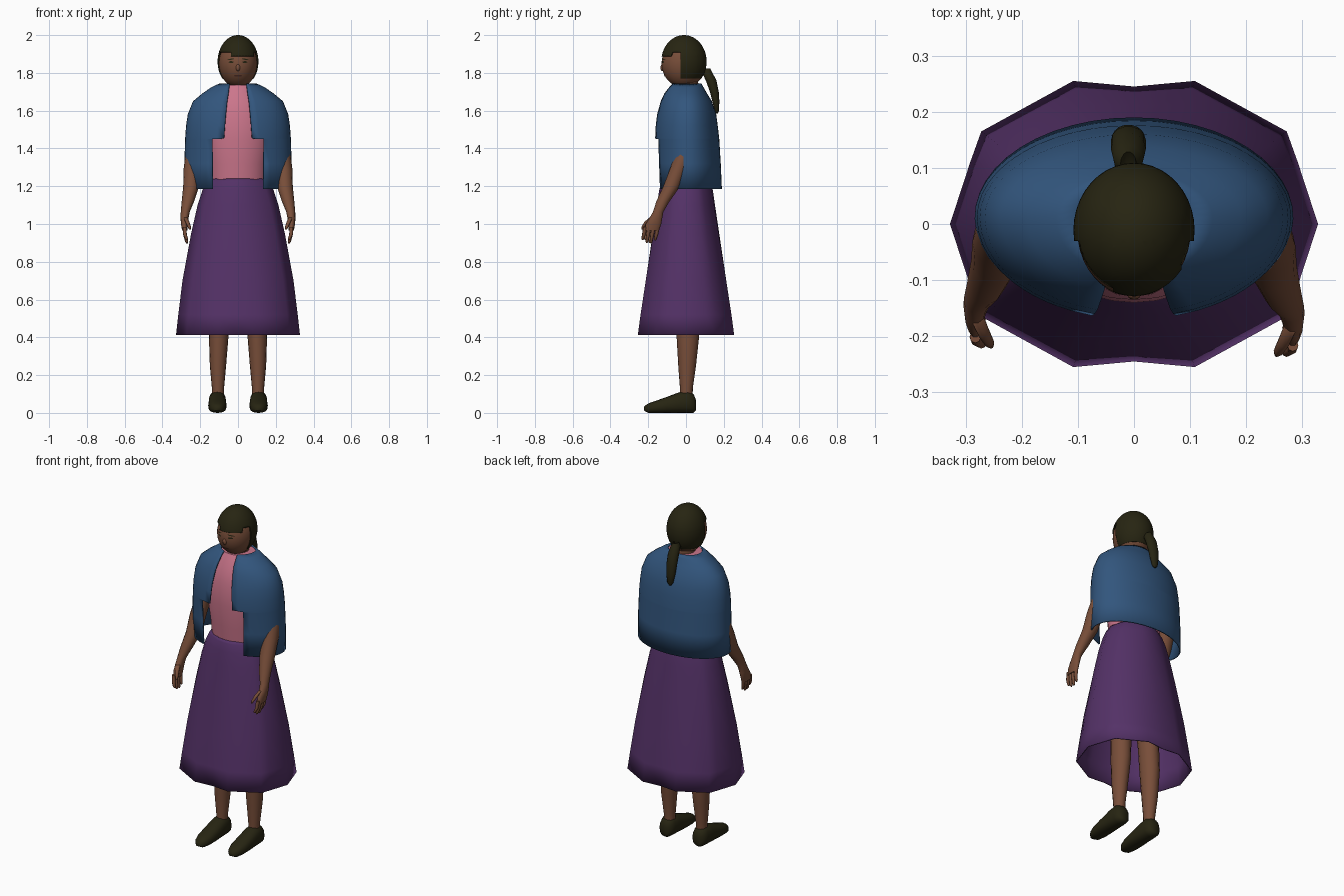
import bpy, bmesh
from math import sin, cos, pi, sqrt, radians, asin, copysign
from mathutils import Vector


def material(name, rgb):
    m = bpy.data.materials.new(name)
    m.diffuse_color = (*rgb, 1)
    return m


SKIN = material("brown skin", (0.188, 0.076, 0.041))
HAIR = material("dark olive", (0.020, 0.018, 0.006))
BLUE = material("blue cloth", (0.032, 0.092, 0.205))
PINK = material("pink cloth", (0.60, 0.180, 0.260))
PURPLE = material("purple cloth", (0.088, 0.031, 0.135))
LIPS = material("dark lips", (0.085, 0.028, 0.020))


def finish(name, bm, mat, thick=0, angle=55):
    bmesh.ops.recalc_face_normals(bm, faces=bm.faces)
    me = bpy.data.meshes.new(name)
    bm.to_mesh(me)
    bm.free()
    me.materials.append(mat)
    ob = bpy.data.objects.new(name, me)
    bpy.context.collection.objects.link(ob)
    bpy.ops.object.select_all(action='DESELECT')
    ob.select_set(True)
    bpy.context.view_layer.objects.active = ob
    bpy.ops.object.shade_smooth_by_angle(angle=radians(angle))
    if thick:
        s = ob.modifiers.new("thickness", 'SOLIDIFY')
        s.thickness, s.offset = thick, -1
    return ob


def loft(name, rows, mat, closed=True, caps=True, thick=0, angle=55):
    """Skin rows of points; closed rows make tubes, open rows make sheets."""
    bm = bmesh.new()
    vs = [[bm.verts.new(p) for p in r] for r in rows]
    n = len(rows[0])
    for a, b in zip(vs, vs[1:]):
        for i in range(n if closed else n - 1):
            j = (i + 1) % n
            bm.faces.new((a[i], a[j], b[j], b[i]))
    if closed and caps:
        bm.faces.new(vs[0])
        bm.faces.new(vs[-1])
    return finish(name, bm, mat, thick, angle)


def ring(x, y, z, rx, ry, n=16):
    return [(x + rx * cos(2 * pi * i / n), y + ry * sin(2 * pi * i / n), z) for i in range(n)]


def tube(name, sections, mat, n=16):
    return loft(name, [ring(*s, n) for s in sections], mat)


def ellipsoid_bm(c, r, u=40, v=28):
    bm = bmesh.new()
    bmesh.ops.create_uvsphere(bm, u_segments=u, v_segments=v, radius=1)
    for p in bm.verts:
        p.co = Vector(c) + Vector((p.co.x * r[0], p.co.y * r[1], p.co.z * r[2]))
    return bm


# head and neck
HC, HR = (0, -0.012, 1.85), (0.101, 0.117, 0.128)
finish("head", ellipsoid_bm(HC, HR), SKIN)
finish("nose", ellipsoid_bm((0, -0.126, 1.828), (0.012, 0.009, 0.018), 12, 8), SKIN)
tube("neck", [(0, 0.01, 1.66, .062, .062), (0, 0.008, 1.72, .056, .058), (0, 0.005, 1.79, .056, .058)], SKIN)


# thin face details that follow the head surface
def plate(name, x, z, w, h, mat, tilt=0):
    rows = []
    for e in (-1, 0, 1):
        row = []
        for i in range(7):
            t = i / 3 - 1
            px = x + w * t
            pz = z + h * e * sqrt(1.05 - t * t) + tilt * t
            k = 1 - (px / HR[0]) ** 2 - ((pz - HC[2]) / HR[2]) ** 2
            row.append((px, HC[1] - HR[1] * sqrt(k) - 0.002, pz))
        rows.append(row)
    loft(name, rows, mat, closed=False)


for s, side in ((1, "right"), (-1, "left")):
    plate(side + "_brow", s * 0.038, 1.872, 0.018, 0.003, HAIR, -s * 0.003)
    plate(side + "_eye", s * 0.036, 1.857, 0.013, 0.005, HAIR)
plate("mouth", 0, 1.785, 0.022, 0.005, LIPS)

# hair cap, cut to leave the face open
bm = ellipsoid_bm((0, -0.011, 1.86), (0.108, 0.12, 0.14))
for co, no in (((0, 0, 1.91), (0, 0, 1)), ((0, 0, 1.888), (0, 0, 1)), ((0, 0, 1.77), (0, 0, 1)),
               ((0, -0.03, 0), (0, 1, 0)), ((-0.037, 0, 0), (1, 0, 0)), ((0.085, 0, 0), (1, 0, 0))):
    bmesh.ops.bisect_plane(bm, geom=bm.verts[:] + bm.edges[:] + bm.faces[:], plane_co=co, plane_no=no)
gone = []
for f in bm.faces:
    c = f.calc_center_median()
    fringe = 1.888 if -0.037 < c.x < 0.085 else 1.91
    if c.z < (fringe if c.y < -0.03 else 1.77):
        gone.append(f)
bmesh.ops.delete(bm, geom=gone, context='FACES')
finish("hair", bm, HAIR, 0.008)

# ponytail
tube("ponytail", [(-.01, .085, 1.79, .02, .012), (-.01, .107, 1.822, .014, .022), (-.01, .113, 1.80, .026, .028),
                  (-.01, .133, 1.76, .031, .029), (-.01, .150, 1.70, .031, .024), (-.01, .158, 1.65, .027, .019),
                  (-.01, .163, 1.60, .018, .012), (-.01, .164, 1.585, .006, .005)], HAIR, 14)

# blouse
tube("blouse", [(0, 0, 1.20, .150, .115), (0, 0, 1.32, .160, .128), (0, 0, 1.45, .180, .140),
                (0, 0, 1.58, .180, .135), (0, 0, 1.66, .150, .112), (0, 0.002, 1.71, .115, .090),
                (0, 0.005, 1.735, .100, .080)], PINK, 28)

# cape: z, half width, front y, back y, half width of the front opening
CAPE = [(1.743, .100, -.082, .082, .045), (1.725, .140, -.095, .092, .048), (1.69, .190, -.120, .112, .052),
        (1.65, .238, -.138, .137, .058), (1.58, .266, -.158, .160, .065), (1.52, .275, -.166, .168, .070),
        (1.452, .280, -.170, .176, .075), (1.45, .280, -.170, .176, .137), (1.32, .284, -.164, .184, .136),
        (1.185, .284, -.158, .190, .134)]
rows = []
for z, rx, yf, yb, gap in CAPE:
    a0 = asin(gap / rx)
    row = []
    for i in range(41):
        a = a0 + (2 * pi - 2 * a0) * i / 40
        c = cos(a)
        row.append((rx * sin(a), 0.012 - c * (0.012 - yf if c > 0 else yb - 0.012), z))
    rows.append(row)
loft("cape", rows, BLUE, closed=False, thick=0.008)

# skirt: round at the waist, gently faceted towards the hem
QUAD = [(1, 0), (.89, .44), (.83, .66), (.33, 1.02), (0, .98)]
HEM = QUAD + [(-x, y) for x, y in QUAD[-2::-1]]
HEM += [(x, -y) for x, y in HEM[-2:0:-1]]
rows = []
for z, rx, ry in ((1.24, .150, .124), (1.225, .166, .131), (1.18, .188, .142), (1.10, .214, .154), (0.95, .248, .177),
                  (0.70, .294, .214), (0.52, .316, .238), (0.412, .328, .250)):
    t = (1.24 - z) / 0.83
    row = []
    for x, y in HEM:
        k = t + (1 - t) / sqrt(x * x + y * y)
        row.append((rx * x * k, ry * y * k, z))
    rows.append(row)
loft("skirt", rows, PURPLE, caps=False, thick=0.006, angle=65)

for s, side in ((1, "right"), (-1, "left")):
    # leg
    tube(side + "_leg", [(s * x, y, z, rx, ry) for x, y, z, rx, ry in (
        (.106, .002, .07, .031, .033), (.106, .002, .13, .032, .034), (.106, .006, .25, .043, .047),
        (.102, .010, .41, .052, .060), (.098, .006, .55, .054, .062), (.094, 0, .80, .070, .078),
        (.088, 0, 1.10, .080, .085))], SKIN)
    # shoe, built from heel to toe
    rows = []
    for y, hw, zt in ((.052, .018, .070), (.040, .038, .100), (.010, .046, .118), (-.04, .047, .108),
                      (-.10, .049, .085), (-.16, .046, .064), (-.20, .034, .050), (-.222, .014, .034)):
        low = 0.012 if hw < .02 else 0.0
        mid, row = zt * 0.45, []
        for i in range(16):
            a = 2 * pi * i / 16
            u, v = cos(a), sin(a)
            v = copysign(abs(v) ** 0.7, v)
            row.append((s * 0.109 + hw * u, y, mid + v * (zt - mid if v > 0 else mid - low)))
        rows.append(row)
    loft(side + "_shoe", rows, HAIR)

    # arm; the left one hangs slightly further back
    dy = 0 if s > 0 else 0.015

    def limb(name, sections, n=14):
        tube(side + name, [(s * x, y + dy * min(1, (1.6 - z) / 0.5), z, rx, ry)
                           for x, y, z, rx, ry in sections], SKIN, n)

    limb("_arm", [(.175, .015, 1.62, .045, .050), (.205, .015, 1.50, .046, .050), (.232, -.005, 1.38, .045, .047),
                  (.243, -.040, 1.29, .045, .047), (.248, -.075, 1.20, .042, .046), (.265, -.122, 1.12, .033, .036),
                  (.279, -.147, 1.065, .024, .028), (.283, -.160, 1.03, .021, .035), (.284, -.172, 1.00, .018, .042),
                  (.282, -.182, 0.965, .014, .040)])
    # fingers and thumb
    for i in range(4):
        y0, y1, zt = -.150 - .022 * i, -.163 - .022 * i, (.912, .898, .900, .915)[i]
        limb("_finger_%d" % (i + 1), [(.283, y0, .985, .010, .011), (.281, (y0 + y1) / 2, .945, .010, .010),
                                      (.272, y1, zt + .008, .008, .008), (.270, y1, zt, .004, .004)], 8)
    limb("_thumb", [(.280, -.180, 1.035, .012, .014), (.268, -.208, 1.01, .011, .013),
                    (.258, -.226, .985, .009, .010), (.254, -.232, .970, .004, .005)], 8)
